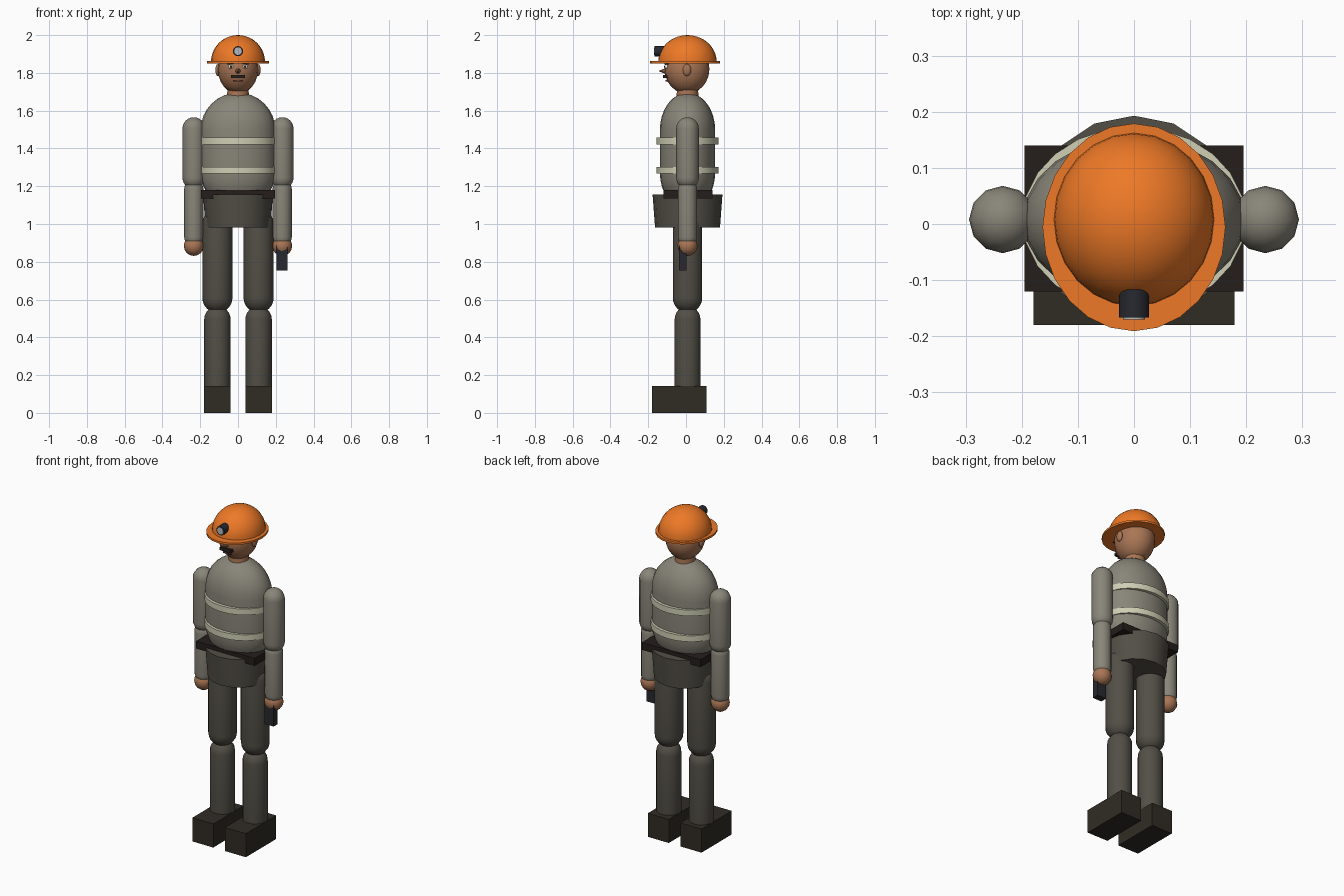
import bpy, bmesh
from math import sin, cos, pi, radians
from mathutils import Matrix, Vector

if "Cube" in bpy.data.objects:
    bpy.data.objects.remove(bpy.data.objects["Cube"])

AX = 0.008  # y of the body axis


def mat(name, r, g, b):
    m = bpy.data.materials.new(name)
    m.diffuse_color = (r, g, b, 1)
    m.use_nodes = True
    m.node_tree.nodes["Principled BSDF"].inputs["Base Color"].default_value = m.diffuse_color
    return m


ORANGE = mat("orange", 0.85, 0.19, 0.02)
SKIN = mat("skin", 0.40, 0.18, 0.09)
SHIRT = mat("shirt_grey", 0.25, 0.235, 0.19)
STRIPE = mat("stripe_pale", 0.62, 0.62, 0.46)
TROUSER = mat("trouser_grey", 0.085, 0.078, 0.062)
BOOT = mat("boot_brown", 0.03, 0.025, 0.018)
BELT = mat("belt_dark", 0.018, 0.013, 0.011)
BLACK = mat("black", 0.02, 0.022, 0.028)
HAIR = mat("hair_dark", 0.02, 0.015, 0.012)
WHITE = mat("white", 0.85, 0.85, 0.82)
LENS = mat("lens", 0.45, 0.5, 0.52)
LIP = mat("lip", 0.15, 0.05, 0.04)


def finish(name, bm, m, smooth=True):
    bmesh.ops.recalc_face_normals(bm, faces=bm.faces)
    me = bpy.data.meshes.new(name)
    bm.to_mesh(me)
    bm.free()
    ob = bpy.data.objects.new(name, me)
    bpy.context.collection.objects.link(ob)
    me.materials.append(m)
    if smooth:
        bpy.ops.object.select_all(action='DESELECT')
        ob.select_set(True)
        bpy.context.view_layer.objects.active = ob
        bpy.ops.object.shade_smooth_by_angle(angle=radians(40))
    return ob


def box(name, x, y, z, m, tilt=0):
    size = Vector((x[1] - x[0], y[1] - y[0], z[1] - z[0]))
    mid = Vector((x[0] + x[1], y[0] + y[1], z[0] + z[1])) / 2
    bm = bmesh.new()
    bmesh.ops.create_cube(bm, size=1, matrix=Matrix.Translation(mid)
                          @ Matrix.Rotation(tilt, 4, 'Y') @ Matrix.Diagonal((*size, 1)))
    return finish(name, bm, m, False)


def lathe(name, profile, m, segs=24, scale=(1, 1), loc=(0, AX), smooth=True):
    """Spin (radius, z) points round a vertical axis, then stretch in x and y."""
    bm = bmesh.new()
    vs = [bm.verts.new((r, 0, z)) for r, z in profile]
    es = [bm.edges.new(p) for p in zip(vs, vs[1:])]
    bmesh.ops.spin(bm, geom=vs + es, cent=(0, 0, 0), axis=(0, 0, 1), angle=2 * pi, steps=segs)
    bmesh.ops.remove_doubles(bm, verts=bm.verts, dist=1e-5)
    bm.transform(Matrix.Translation((*loc, 0)) @ Matrix.Diagonal((*scale, 1, 1)))
    return finish(name, bm, m, smooth)


def capsule(name, r, z0, z1, m, segs=12, scale=(1, 1), loc=(0, AX), n=6):
    q = [i * pi / 2 / n for i in range(n + 1)]
    prof = [(r * sin(a), z0 + r - r * cos(a)) for a in q]
    prof += [(r * cos(a), z1 - r + r * sin(a)) for a in q]
    return lathe(name, prof, m, segs, scale, loc)


def disc(name, r0, r1, z0, z1, m, segs=24, scale=(1, 1), loc=(0, AX), smooth=True):
    return lathe(name, [(0, z0), (r0, z0), (r1, z1), (0, z1)], m, segs, scale, loc, smooth)


def ball(name, c, r, m, segs=16):
    bm = bmesh.new()
    bmesh.ops.create_uvsphere(bm, u_segments=segs, v_segments=segs // 2 + 2, radius=1,
                              matrix=Matrix.Translation(c) @ Matrix.Diagonal((*r, 1)))
    return finish(name, bm, m)


def rod(name, r0, r1, y0, y1, x, z, m, segs=16):
    """Cylinder or cone along y, r0 at the rear y0, r1 at the front y1."""
    bm = bmesh.new()
    bmesh.ops.create_cone(bm, cap_ends=True, segments=segs, radius1=r0, radius2=r1, depth=y0 - y1,
                          matrix=Matrix.Translation((x, (y0 + y1) / 2, z))
                          @ Matrix.Rotation(pi / 2, 4, 'X'))
    return finish(name, bm, m)


# Helmet: half-ellipsoid shell, flat oval brim and lamp
dome = [(0.143 * cos(a), 1.858 + 0.142 * sin(a)) for a in [i * pi / 20 for i in range(11)]]
lathe("helmet_dome", dome, ORANGE, 24, (1, 1.08))
disc("helmet_brim", 0.163, 0.163, 1.85, 1.862, ORANGE, 24, (1, 1.135), (0, -0.006))
rod("lamp_body", 0.027, 0.027, -0.10, -0.167, 0, 1.915, BLACK)
rod("lamp_lens", 0.02, 0.02, -0.16, -0.170, 0, 1.915, LENS)

# Head, neck and face
ball("head", (0, 0.005, 1.82), (0.107, 0.119, 0.13), SKIN, 20)
disc("neck", 0.06, 0.055, 1.64, 1.73, SKIN, 16)
rod("nose", 0.015, 0.001, -0.108, -0.145, 0, 1.81, SKIN, 8)
box("moustache", (-0.037, 0.037), (-0.122, -0.095), (1.772, 1.79), HAIR)
box("mouth", (-0.026, 0.026), (-0.108, -0.085), (1.754, 1.762), LIP)
for s, side in ((-1, "left"), (1, "right")):
    ball("ear_" + side, (s * 0.107, 0.005, 1.815), (0.013, 0.022, 0.032), SKIN, 12)
    ball("eye_" + side, (s * 0.037, -0.102, 1.833), (0.015, 0.011, 0.012), WHITE, 10)
    ball("pupil_" + side, (s * 0.037, -0.110, 1.833), (0.007, 0.006, 0.007), HAIR, 8)
    box("brow_" + side, (s * 0.037 - 0.018, s * 0.037 + 0.018), (-0.113, -0.092),
        (1.846, 1.852), HAIR, s * 0.15)

# Torso with reflective bands, belt and hips
capsule("torso", 0.198, 1.075, 1.695, SHIRT, 24, (1, 0.74), n=8)
for z in (1.285, 1.44):
    disc("reflective_band", 0.199, 0.199, z - 0.018, z + 0.018, STRIPE, 24, (1, 0.83))
box("belt", (-0.195, 0.195), (-0.12, 0.14), (1.135, 1.18), BELT)
disc("hips", 0.172, 0.185, 0.982, 1.157, TROUSER, 16)

# Arms, hands, legs and boots
for s, side in ((-1, "left"), (1, "right")):
    xa, xl = s * 0.234, s * 0.109
    capsule("upper_arm_" + side, 0.06, 1.185, 1.565, SHIRT, 12, loc=(xa, AX))
    capsule("lower_arm_" + side, 0.051, 0.88, 1.235, SHIRT, 12, loc=(xa, AX))
    ball("hand_" + side, (xa, AX, 0.884), (0.053, 0.053, 0.053), SKIN, 12)
    capsule("thigh_" + side, 0.08, 0.53, 1.08, TROUSER, 14, loc=(xl, AX))
    capsule("shin_" + side, 0.07, 0.06, 0.565, TROUSER, 14, loc=(xl, AX))
    box("boot_" + side, (xl - 0.07, xl + 0.07), (-0.18, 0.108), (0, 0.142), BOOT)

# Handheld radio in one hand
box("radio", (0.203, 0.263), (-0.036, 0.003), (0.755, 0.885), BLACK)
